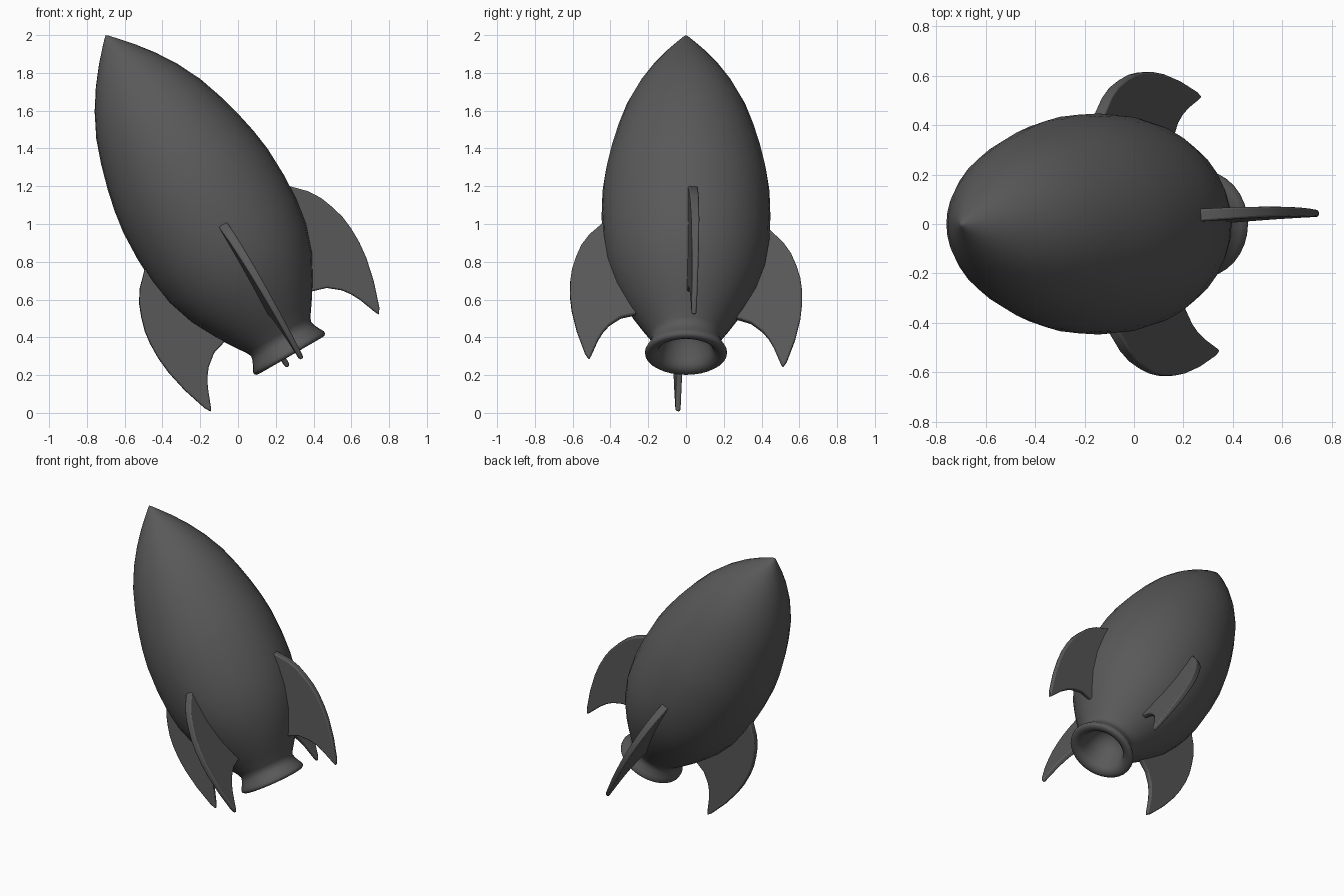
import bpy, bmesh, math
from mathutils import Matrix

if "Cube" in bpy.data.objects:
    bpy.data.objects.remove(bpy.data.objects["Cube"])

# Rocket frame: tilted 30 degrees towards -x, with a slight roll for the fins
ROCKET = Matrix.Translation((0.275, 0, 0.31)) @ Matrix.Rotation(math.radians(-30), 4, 'Y')
ROLL = math.radians(4.7)

DARK = bpy.data.materials.new("dark_grey")
DARK.diffuse_color = (0.1, 0.1, 0.1, 1)
DARK.use_nodes = True
DARK.node_tree.nodes["Principled BSDF"].inputs["Base Color"].default_value = DARK.diffuse_color


def finish(name, bm, matrix, angle):
    bmesh.ops.recalc_face_normals(bm, faces=bm.faces)
    mesh = bpy.data.meshes.new(name)
    bm.to_mesh(mesh)
    bm.free()
    mesh.materials.append(DARK)
    ob = bpy.data.objects.new(name, mesh)
    bpy.context.collection.objects.link(ob)
    ob.matrix_world = matrix
    bpy.ops.object.select_all(action='DESELECT')
    ob.select_set(True)
    bpy.context.view_layer.objects.active = ob
    bpy.ops.object.shade_smooth_by_angle(angle=math.radians(angle))
    return ob


def lathe(name, profile, steps=32):
    bm = bmesh.new()
    verts = [bm.verts.new((r, 0, s)) for s, r in profile]
    edges = [bm.edges.new(pair) for pair in zip(verts, verts[1:])]
    bmesh.ops.spin(bm, geom=verts + edges, cent=(0, 0, 0), axis=(0, 0, 1),
                   angle=2 * math.pi, steps=steps, use_merge=True)
    bmesh.ops.remove_doubles(bm, verts=bm.verts, dist=0.0005)
    return finish(name, bm, ROCKET, 60)


# Body with flared, hollow nozzle in one smooth profile: (height along axis, radius)
BOWL = [(0.20, 0), (0.188, 0.05), (0.155, 0.09), (0.10, 0.122), (0.045, 0.137)]
RIM = [(0.016, 0.147), (0.0, 0.163), (-0.008, 0.185), (-0.007, 0.205),
       (0.002, 0.216), (0.016, 0.217), (0.038, 0.204), (0.07, 0.188), (0.095, 0.183)]
HULL = [(0.12, 0.195), (0.19, 0.243), (0.28, 0.300), (0.41, 0.370),
        (0.555, 0.419), (0.70, 0.441), (0.84, 0.447), (1.0, 0.442),
        (1.12, 0.425), (1.24, 0.399), (1.37, 0.363), (1.50, 0.318),
        (1.63, 0.253), (1.74, 0.182), (1.835, 0.108), (1.91, 0.041),
        (1.94, 0.013), (1.951, 0)]
lathe("body", BOWL + RIM + HULL)

# Fins: (radius, height) outline, thinner towards the trailing tip
FIN = [(0.40, 0.79), (0.445, 0.771), (0.515, 0.70), (0.557, 0.635), (0.585, 0.563),
       (0.606, 0.49), (0.615, 0.418), (0.616, 0.33), (0.607, 0.24), (0.580, 0.115),
       (0.536, -0.02), (0.515, -0.055), (0.503, -0.03), (0.467, 0.064),
       (0.440, 0.115), (0.408, 0.157), (0.346, 0.207), (0.27, 0.23), (0.22, 0.225),
       (0.25, 0.30), (0.36, 0.55)]


def half_width(s):
    return 0.014 + 0.015 * s


for i, side in enumerate(("right", "back", "left", "front")):
    bm = bmesh.new()
    a = [bm.verts.new((r, -half_width(s), s)) for r, s in FIN]
    b = [bm.verts.new((r, half_width(s), s)) for r, s in FIN]
    bm.faces.new(a)
    bm.faces.new(b[::-1])
    for j in range(len(FIN)):
        k = (j + 1) % len(FIN)
        bm.faces.new((a[j], b[j], b[k], a[k]))
    fin = finish(side + "_fin", bm,
                 ROCKET @ Matrix.Rotation(ROLL + i * math.pi / 2, 4, 'Z'), 35)
    bevel = fin.modifiers.new("soft_edge", 'BEVEL')
    bevel.width = 0.008
    bevel.segments = 2
    bevel.limit_method = 'ANGLE'
    bevel.angle_limit = math.radians(60)
